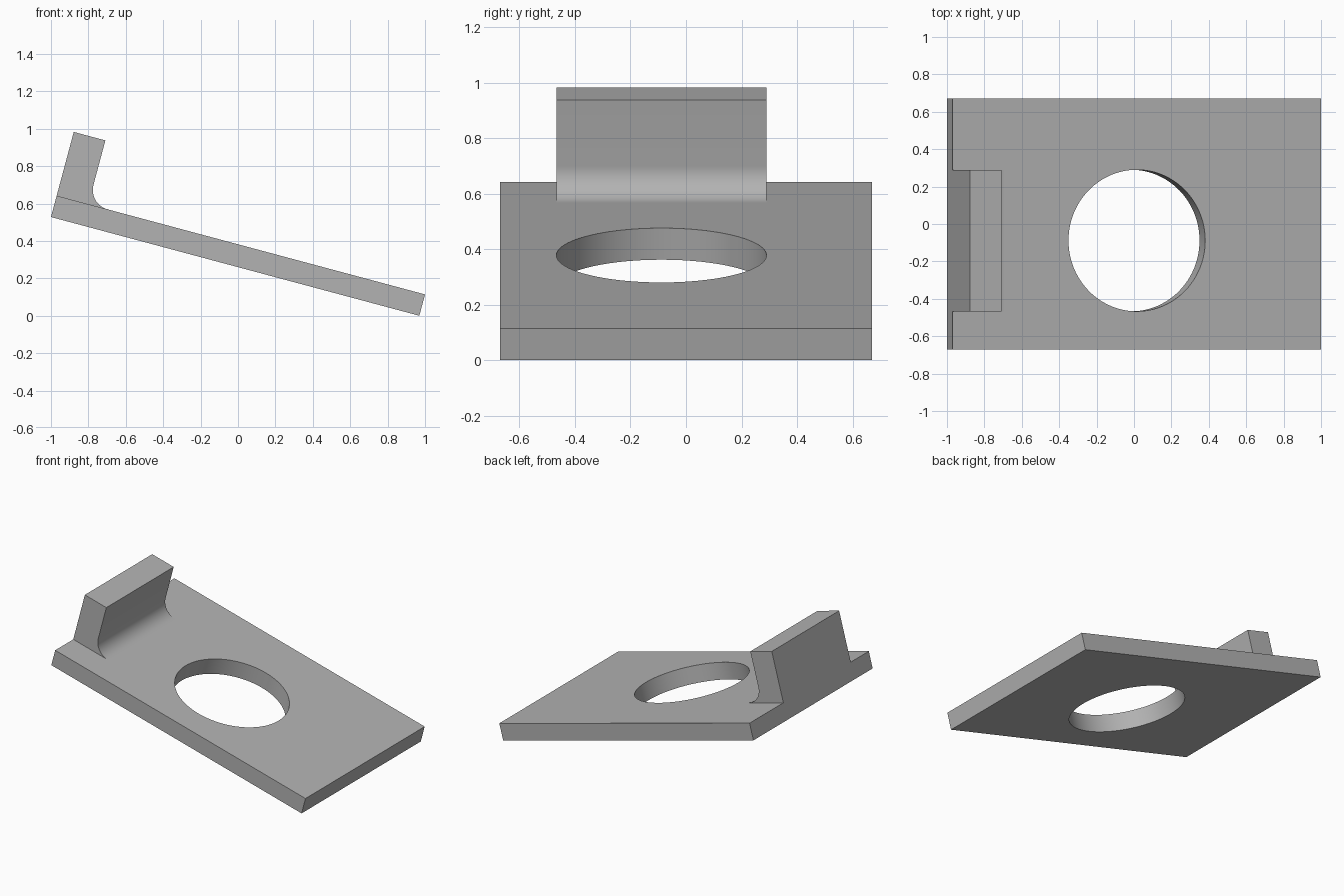
import bpy, bmesh
from math import radians, sin, cos, pi
from mathutils import Matrix

cube = bpy.data.objects.get("Cube")
if cube:
    bpy.data.objects.remove(cube, do_unlink=True)

TILT = radians(15)
LENGTH, THICK, HALF_DEPTH = 2.039, 0.118, 0.67
WALL_W, WALL_H, FILLET = 0.175, 0.353, 0.107
MID_Y, HOLE_R = -0.0885, 0.3785      # wall and hole share one centre line

# Tilted frame whose origin is the lower left edge of the plate
FRAME = Matrix.Translation((-1, 0, LENGTH * sin(TILT))) @ Matrix.Rotation(TILT, 4, 'Y')

grey = bpy.data.materials.new("plain grey")
grey.use_nodes = True
color = (0.45, 0.45, 0.45, 1)
grey.diffuse_color = color
grey.node_tree.nodes["Principled BSDF"].inputs["Base Color"].default_value = color


def extrude_profile(name, points, y0, y1):
    """Extrude an x-z outline along y and place it in the tilted frame."""
    bm = bmesh.new()
    face = bm.faces.new([bm.verts.new((x, y0, z)) for x, z in points])
    result = bmesh.ops.extrude_face_region(bm, geom=[face])
    moved = [v for v in result["geom"] if isinstance(v, bmesh.types.BMVert)]
    bmesh.ops.translate(bm, verts=moved, vec=(0, y1 - y0, 0))
    bmesh.ops.recalc_face_normals(bm, faces=bm.faces)
    mesh = bpy.data.meshes.new(name)
    bm.to_mesh(mesh)
    bm.free()
    obj = bpy.data.objects.new(name, mesh)
    bpy.context.collection.objects.link(obj)
    obj.matrix_world = FRAME
    mesh.materials.append(grey)
    return obj


def smooth(obj):
    bpy.ops.object.select_all(action='DESELECT')
    obj.select_set(True)
    bpy.context.view_layer.objects.active = obj
    bpy.ops.object.shade_smooth_by_angle(angle=radians(30))


# Base plate
plate = extrude_profile("base_plate", [(0, 0), (LENGTH, 0), (LENGTH, THICK), (0, THICK)],
                        -HALF_DEPTH, HALF_DEPTH)

# Round hole through the plate
bpy.ops.mesh.primitive_cylinder_add(vertices=96, radius=HOLE_R, depth=1)
cutter = bpy.context.object
cutter.name = "hole_cutter"
cutter.hide_render = True
cutter.matrix_world = FRAME @ Matrix.Translation((LENGTH / 2, MID_Y, THICK / 2))
cutter.data.materials.append(grey)
cut = plate.modifiers.new("hole", 'BOOLEAN')
cut.operation = 'DIFFERENCE'
cut.solver = 'EXACT'
cut.object = cutter
bpy.context.view_layer.objects.active = plate
bpy.ops.object.modifier_apply(modifier=cut.name)
bpy.data.objects.remove(cutter, do_unlink=True)
smooth(plate)

# Upright end wall with a fillet at its inner foot
STEPS = 16
top = THICK + WALL_H
outline = [(0, THICK)]
for i in range(STEPS + 1):
    a = pi / 2 * i / STEPS
    outline.append((WALL_W + FILLET * (1 - sin(a)), THICK + FILLET * (1 - cos(a))))
outline += [(WALL_W, top), (0, top)]
wall = extrude_profile("end_wall", outline, MID_Y - HOLE_R, MID_Y + HOLE_R)
smooth(wall)
